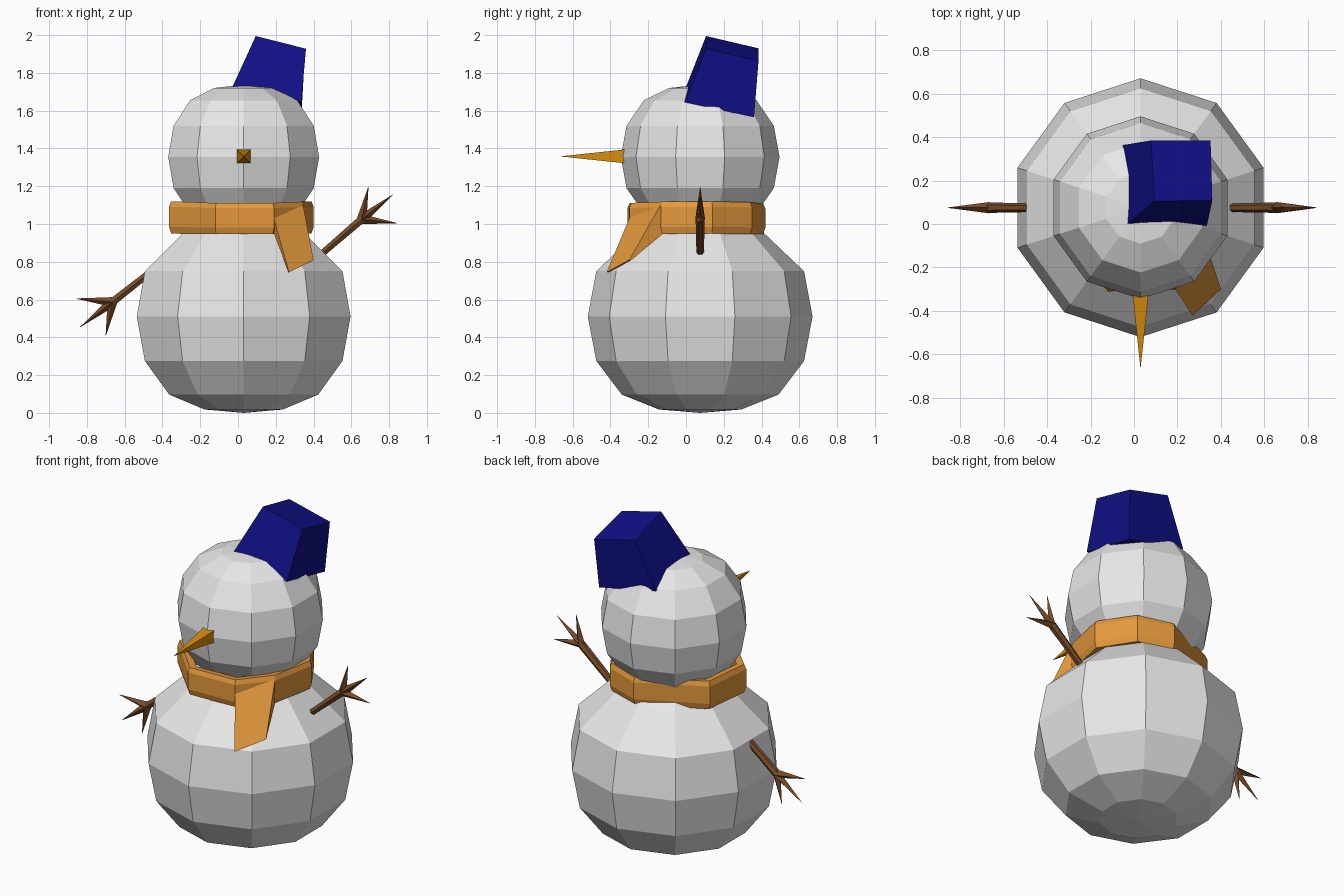
import bpy, math
from mathutils import Vector

if "Cube" in bpy.data.objects:
    bpy.data.objects.remove(bpy.data.objects["Cube"])


def material(name, rgb):
    m = bpy.data.materials.new(name)
    m.diffuse_color = (*rgb, 1)
    m.use_nodes = True
    m.node_tree.nodes["Principled BSDF"].inputs["Base Color"].default_value = m.diffuse_color
    return m


SNOW = material("snow white", (0.8, 0.8, 0.8))
SCARF = material("scarf orange", (0.78, 0.32, 0.045))
CARROT = material("carrot orange", (0.68, 0.26, 0.004))
NAVY = material("navy blue", (0.005, 0.005, 0.24))
WOOD = material("twig brown", (0.18, 0.07, 0.022))


def mesh_object(name, verts, faces, mat):
    me = bpy.data.meshes.new(name)
    me.from_pydata([tuple(v) for v in verts], [], faces)
    me.materials.append(mat)
    ob = bpy.data.objects.new(name, me)
    bpy.context.collection.objects.link(ob)
    return ob


def loft(name, loops, mat, caps=True, closed=False):
    """Skin equal-length loops of points into one flat-faced mesh."""
    n = len(loops[0])
    verts = [v for lp in loops for v in lp]
    rows = len(loops)
    faces = []
    for r in range(rows if closed else rows - 1):
        a, b = r * n, (r + 1) % rows * n
        for i in range(n):
            j = (i + 1) % n
            faces.append((a + i, a + j, b + j, b + i))
    if caps and not closed:
        faces.append(tuple(reversed(range(n))))
        faces.append(tuple(range((rows - 1) * n, rows * n)))
    return mesh_object(name, verts, faces, mat)


def snowball(name, bottom, rings, top):
    """Ten-sided ball from (radius, height) rings with a pole at each end."""
    cx, cy, n = 0.03, 0.075, 10
    angles = [math.radians(90 + 36 * i) for i in range(n)]
    verts = [(cx + r * math.cos(a), cy + r * math.sin(a), z)
             for r, z in rings for a in angles]
    faces = []
    for k in range(len(rings) - 1):
        for i in range(n):
            j = (i + 1) % n
            faces.append((k * n + i, k * n + j, (k + 1) * n + j, (k + 1) * n + i))
    lo = len(verts)
    verts += [(cx, cy, bottom), (cx, cy, top)]
    last = (len(rings) - 1) * n
    for i in range(n):
        j = (i + 1) % n
        faces += [(lo, j, i), (lo + 1, last + i, last + j)]
    mesh_object(name, verts, faces, SNOW)


def spike(name, p0, p1, r0, r1, mat, turn=45, sides=4):
    """Tapered stick between two points."""
    p0, p1 = Vector(p0), Vector(p1)
    d = (p1 - p0).normalized()
    u = d.cross(Vector((0, 0, 1))).normalized()
    v = u.cross(d)
    loops = []
    for p, r in ((p0, r0), (p1, r1)):
        loops.append([p + r * (u * math.cos(a) - v * math.sin(a)) for a in
                      (math.radians(turn + 360 / sides * i) for i in range(sides))])
    return loft(name, loops, mat)


# Snow body and head
snowball("body", 0.0, [(0.218, 0.018), (0.415, 0.097), (0.55, 0.275), (0.595, 0.51),
                       (0.55, 0.75), (0.345, 0.945), (0.25, 1.02)], 1.06)
snowball("head", 1.0, [(0.30, 1.06), (0.39, 1.19), (0.42, 1.355), (0.39, 1.52),
                       (0.298, 1.655), (0.165, 1.72)], 1.738)

# Carrot nose
spike("nose", (0.03, -0.30, 1.358), (0.03, -0.66, 1.358), 0.055, 0.001, CARROT)

# Scarf band: uneven octagon with thickness
ring = [(-0.12, -0.31), (0.19, -0.30), (0.345, -0.13), (0.40, 0.14),
        (0.27, 0.35), (0.06, 0.42), (-0.33, 0.24), (-0.365, -0.06)]


def scarf_loop(scale, z, lift):
    return [(0.02 + (x - 0.02) * scale, 0.06 + (y - 0.06) * scale,
             z + lift * abs(x - 0.02)) for x, y in ring]


loft("scarf", [scarf_loop(0.97, 0.945, 0.01), scarf_loop(1.0, 0.98, 0.01),
               scarf_loop(1.0, 1.08, 0.03), scarf_loop(0.97, 1.105, 0.04),
               scarf_loop(0.86, 1.10, 0.04), scarf_loop(0.86, 0.945, 0.01)],
     SCARF, closed=True)

# Hanging scarf end: wedge from the band to a thin lower edge
loft("scarf_end", [
    [(0.19, -0.30, 1.03), (0.345, -0.135, 1.10), (0.335, -0.12, 0.95), (0.19, -0.28, 0.95)],
    [(0.27, -0.42, 0.745), (0.40, -0.30, 0.81), (0.395, -0.293, 0.806), (0.268, -0.412, 0.744)],
], SCARF)

# Tilted square hat, wider at the brim
loft("hat", [
    [(-0.03, 0.0, 1.725), (0.335, -0.008, 1.645), (0.335, 0.36, 1.565), (-0.05, 0.363, 1.645)],
    [(0.094, 0.106, 1.995), (0.36, 0.108, 1.928), (0.352, 0.384, 1.865), (0.078, 0.384, 1.93)],
], NAVY)

# Twig arms: shoulder, fork and three finger tips as (x, z)
ARMS = {
    "left_arm": ((0.40, 0.805), (0.655, 1.025), [(0.69, 1.195), (0.82, 1.155), (0.84, 1.005)]),
    "right_arm": ((-0.42, 0.78), (-0.665, 0.587), [(-0.855, 0.605), (-0.835, 0.455), (-0.70, 0.41)]),
}
for name, (start, fork, tips) in ARMS.items():
    y = 0.075
    at = lambda p: (p[0], y, p[1])
    spike(name, at(start), at(fork), 0.019, 0.024, WOOD, turn=0, sides=6)
    for i, tip in enumerate(tips):
        spike(f"{name}_finger_{i + 1}", at(fork), at(tip), 0.026, 0.001, WOOD, turn=0)
